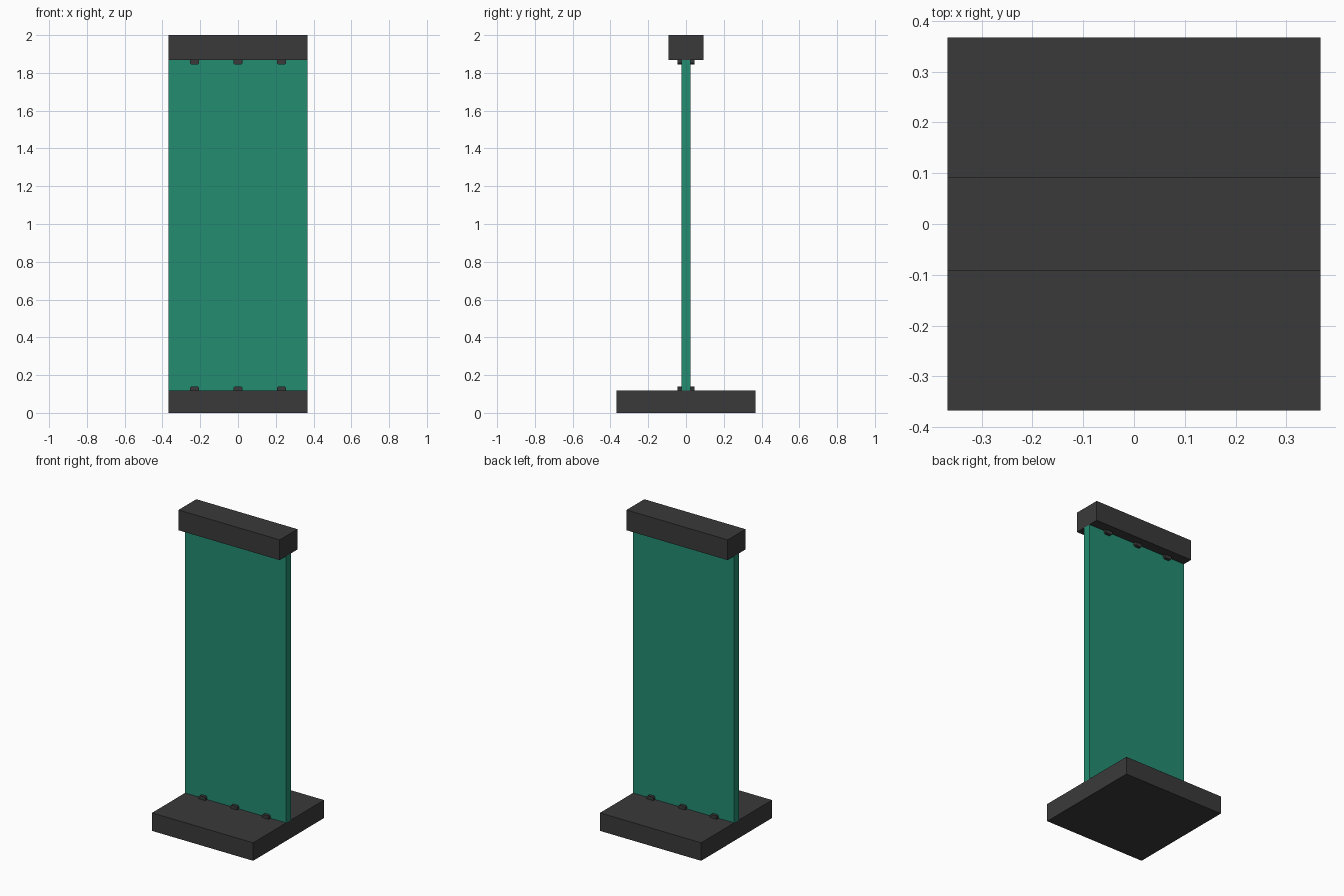
import bpy

if "Cube" in bpy.data.objects:
    bpy.data.objects.remove(bpy.data.objects["Cube"])


def material(name, rgb):
    m = bpy.data.materials.new(name)
    m.diffuse_color = (*rgb, 1.0)
    m.use_nodes = True
    m.node_tree.nodes["Principled BSDF"].inputs["Base Color"].default_value = m.diffuse_color
    return m


charcoal = material("charcoal", (0.0423, 0.0423, 0.0423))
green = material("green", (0.0168, 0.262, 0.165))


def make(name, verts, faces, mat):
    me = bpy.data.meshes.new(name)
    me.from_pydata(verts, [], faces)
    me.materials.append(mat)
    ob = bpy.data.objects.new(name, me)
    bpy.context.collection.objects.link(ob)
    return ob


def extrude_profile(name, profile, y0, y1, mat):
    """Extrude a counter-clockwise (x, z) profile from y0 to y1."""
    n = len(profile)
    verts = [(x, y, z) for y in (y0, y1) for x, z in profile]
    faces = [tuple(range(n)), tuple(range(2 * n - 1, n - 1, -1))]
    faces += [(i, i + n, (i + 1) % n + n, (i + 1) % n) for i in range(n)]
    return make(name, verts, faces, mat)


def box(name, hx, hy, z0, z1, mat):
    return extrude_profile(name, [(-hx, z0), (hx, z0), (hx, z1), (-hx, z1)], -hy, hy, mat)


W = 0.367
BASE_TOP, CAP_BOTTOM = 0.118, 1.867

# Square base, thin upright panel and top bar
box("base", W, W, 0.0, BASE_TOP, charcoal)
box("panel", W, 0.025, BASE_TOP, CAP_BOTTOM, green)
box("top_bar", W, 0.092, CAP_BOTTOM, 2.0, charcoal)

# Small chamfered clips gripping both faces of the panel, top and bottom
H, R, C = 0.022, 0.024, 0.007
for row, z, d in (("lower", BASE_TOP, 1), ("upper", CAP_BOTTOM, -1)):
    for i, x in enumerate((-0.23, 0.0, 0.23)):
        shape = [(-R, 0), (R, 0), (R, H - C), (R - C, H), (-R + C, H), (-R, H - C)]
        # rotating by 180 degrees keeps the winding for the upper row
        profile = [(x + d * px, z + d * pz) for px, pz in shape]
        for side, y0, y1 in (("front", -0.045, -0.025), ("back", 0.025, 0.045)):
            extrude_profile(f"{row}_{side}_clip_{i + 1}", profile, y0, y1, charcoal)
